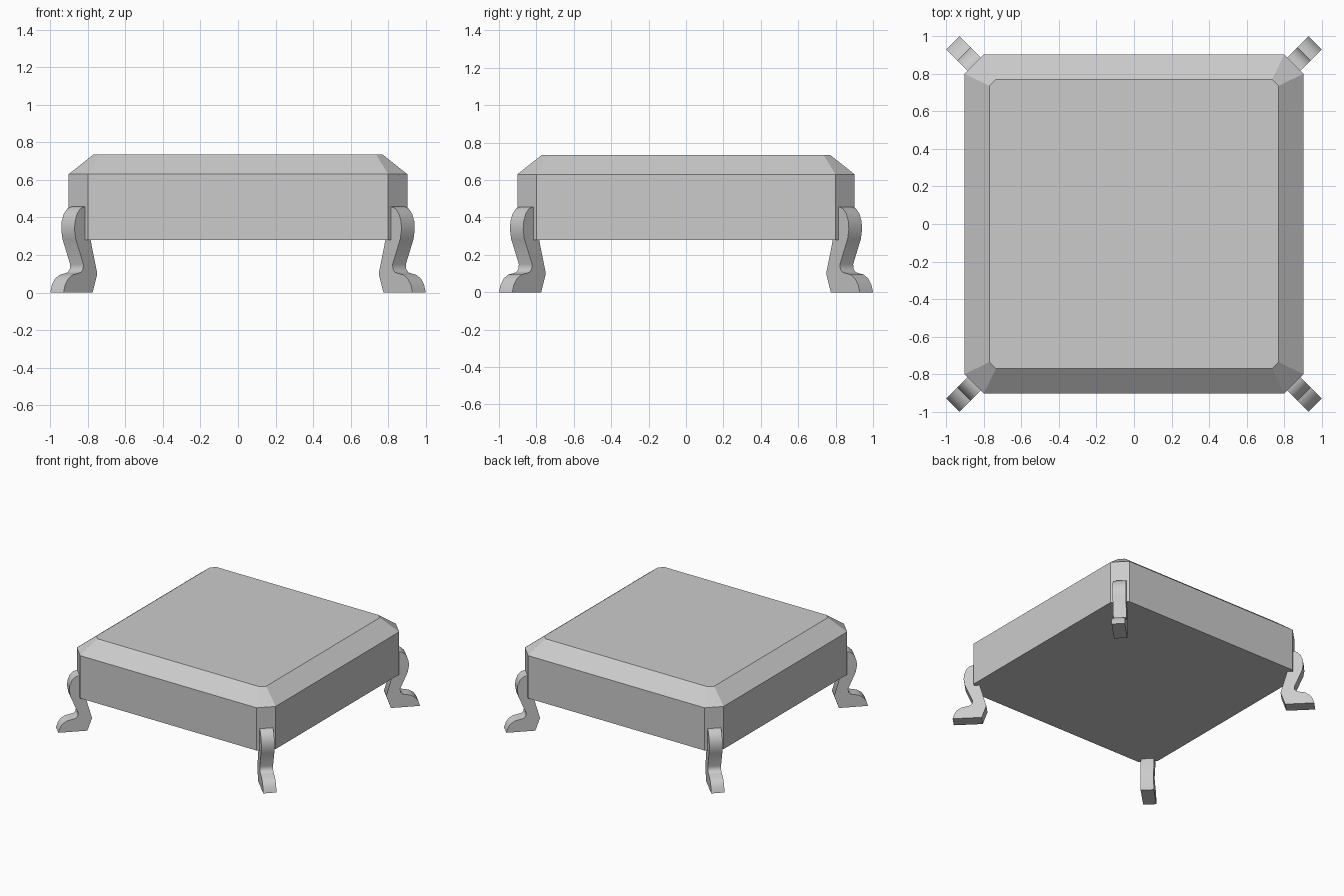
import bpy, bmesh, math
from mathutils import Matrix

if "Cube" in bpy.data.objects:
    bpy.data.objects.remove(bpy.data.objects["Cube"])


def new_object(name, bm):
    bmesh.ops.recalc_face_normals(bm, faces=bm.faces[:])
    mesh = bpy.data.meshes.new(name)
    bm.to_mesh(mesh)
    bm.free()
    obj = bpy.data.objects.new(name, mesh)
    bpy.context.collection.objects.link(obj)
    return obj


def octagon(half, flat):
    # square with clipped corners
    return [(flat, -half), (half, -flat), (half, flat), (flat, half),
            (-flat, half), (-half, flat), (-half, -flat), (-flat, -half)]


# Body: clipped-corner slab with a sloped top rim
bm = bmesh.new()
rings = [[bm.verts.new((x, y, z)) for x, y in octagon(half, flat)]
         for half, flat, z in [(0.902, 0.8, 0.28), (0.902, 0.8, 0.63), (0.77, 0.735, 0.735)]]
bm.faces.new(rings[0][::-1])
bm.faces.new(rings[-1])
for low, high in zip(rings, rings[1:]):
    for i in range(8):
        j = (i + 1) % 8
        bm.faces.new((low[i], low[j], high[j], high[i]))
new_object("body", bm)

# Legs: curved profile (distance from centre, height), extruded and turned to each corner
PROFILE = [(1.145, 0), (1.11, 0.1), (1.16, 0.28), (1.18, 0.35), (1.18, 0.457),
           (1.205, 0.457), (1.235, 0.448), (1.262, 0.42), (1.278, 0.378), (1.281, 0.335),
           (1.272, 0.285), (1.214, 0.15), (1.217, 0.125), (1.232, 0.108), (1.255, 0.102),
           (1.295, 0.094), (1.33, 0.072), (1.352, 0.04), (1.364, 0)]
WIDTH = 0.1

for k, name in enumerate(["back_right_leg", "back_left_leg", "front_left_leg", "front_right_leg"]):
    bm = bmesh.new()
    side = bm.faces.new([bm.verts.new((r, -WIDTH / 2, z)) for r, z in PROFILE])
    ext = bmesh.ops.extrude_face_region(bm, geom=[side], use_keep_orig=True)
    moved = [g for g in ext["geom"] if isinstance(g, bmesh.types.BMVert)]
    bmesh.ops.translate(bm, verts=moved, vec=(0, WIDTH, 0))
    bm.transform(Matrix.Rotation(math.radians(45 + 90 * k), 4, 'Z'))
    leg = new_object(name, bm)
    bpy.ops.object.select_all(action='DESELECT')
    leg.select_set(True)
    bpy.context.view_layer.objects.active = leg
    bpy.ops.object.shade_smooth_by_angle(angle=math.radians(35))
